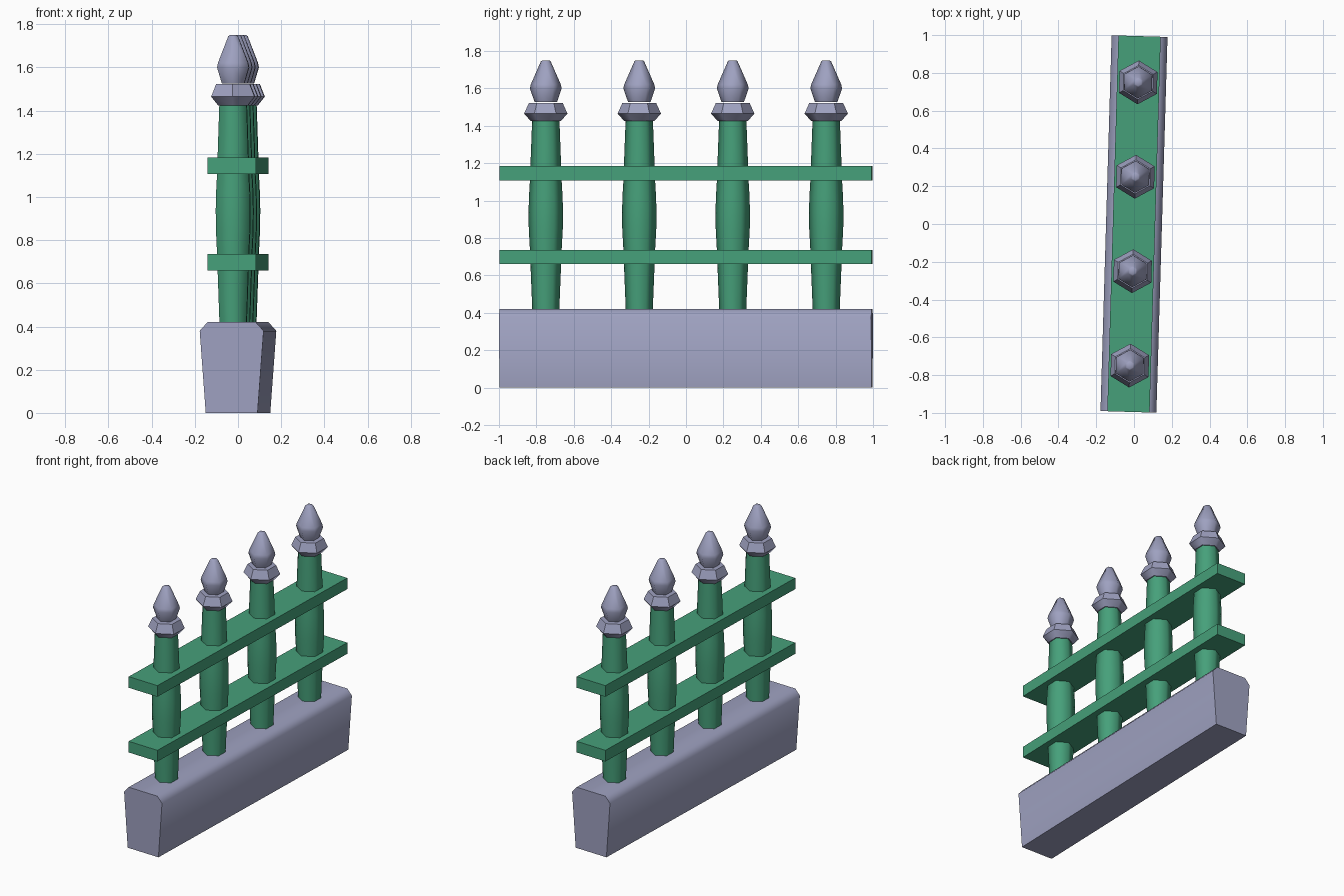
import bpy, bmesh, math
from mathutils import Matrix

if "Cube" in bpy.data.objects:
    bpy.data.objects.remove(bpy.data.objects["Cube"])

ANGLE = -math.radians(1.7)          # the whole fence is turned very slightly
ROT = Matrix.Rotation(ANGLE, 4, 'Z')


def material(name, rgb):
    m = bpy.data.materials.new(name)
    m.diffuse_color = (*rgb, 1)
    m.use_nodes = True
    m.node_tree.nodes["Principled BSDF"].inputs["Base Color"].default_value = m.diffuse_color
    return m


GREEN = material("green_paint", (0.061, 0.352, 0.195))
STONE = material("lilac_grey_stone", (0.342, 0.356, 0.527))


def finish(name, bm, mat, smooth=50):
    bmesh.ops.recalc_face_normals(bm, faces=bm.faces)
    bm.transform(ROT)
    me = bpy.data.meshes.new(name)
    bm.to_mesh(me)
    bm.free()
    me.materials.append(mat)
    ob = bpy.data.objects.new(name, me)
    bpy.context.collection.objects.link(ob)
    bpy.ops.object.select_all(action='DESELECT')
    ob.select_set(True)
    bpy.context.view_layer.objects.active = ob
    bpy.ops.object.shade_smooth_by_angle(angle=math.radians(smooth))


def beam(name, half, mat, smooth, length=0.995):
    """Extrude a mirrored (half width, z) profile along y."""
    prof = half + [(-x, z) for x, z in reversed(half)]
    bm = bmesh.new()
    face = bm.faces.new([bm.verts.new((x, -length, z)) for x, z in prof])
    ext = bmesh.ops.extrude_face_region(bm, geom=[face], use_keep_orig=True)
    for v in ext["geom"]:
        if isinstance(v, bmesh.types.BMVert):
            v.co.y = length
    finish(name, bm, mat, smooth)


def turned(name, y, prof, mat, smooth):
    """Six-sided turned shape from a (radius, z) profile, corners on y."""
    bm = bmesh.new()
    rings = [[bm.verts.new((r * math.sin(i * math.pi / 3),
                            y + r * math.cos(i * math.pi / 3), z))
              for i in range(6)] for r, z in prof]
    for a, b in zip(rings, rings[1:]):
        for i in range(6):
            j = (i + 1) % 6
            bm.faces.new((a[i], a[j], b[j], b[i]))
    bm.faces.new(rings[0])
    bm.faces.new(rings[-1])
    finish(name, bm, mat, smooth)


# Stone plinth with chamfered top
beam("stone_base", [(0.12, 0), (0.148, 0.38), (0.112, 0.42)], STONE, 50)

# Two horizontal rails
for label, z in (("lower", 0.66), ("upper", 1.107)):
    beam(label + "_rail", [(0.112, z), (0.112, z + 0.077)], GREEN, 30)

# Four posts, each with collar and pointed finial
POST = [(0.072, 0.41), (0.082, 0.66), (0.085, 0.74), (0.091, 0.85),
        (0.092, 0.94), (0.09, 1.02), (0.084, 1.12), (0.082, 1.19),
        (0.073, 1.43)]
COLLAR = [(0.08, 1.425), (0.116, 1.465), (0.09, 1.523)]
FINIAL = [(0.06, 1.527), (0.085, 1.6), (0.08, 1.622), (0.026, 1.745),
          (0.018, 1.75)]
for n in range(4):
    y = -0.75 + 0.5 * n
    turned(f"post_{n + 1}", y, POST, GREEN, 62)
    turned(f"collar_{n + 1}", y, COLLAR, STONE, 50)
    turned(f"finial_{n + 1}", y, FINIAL, STONE, 65)
